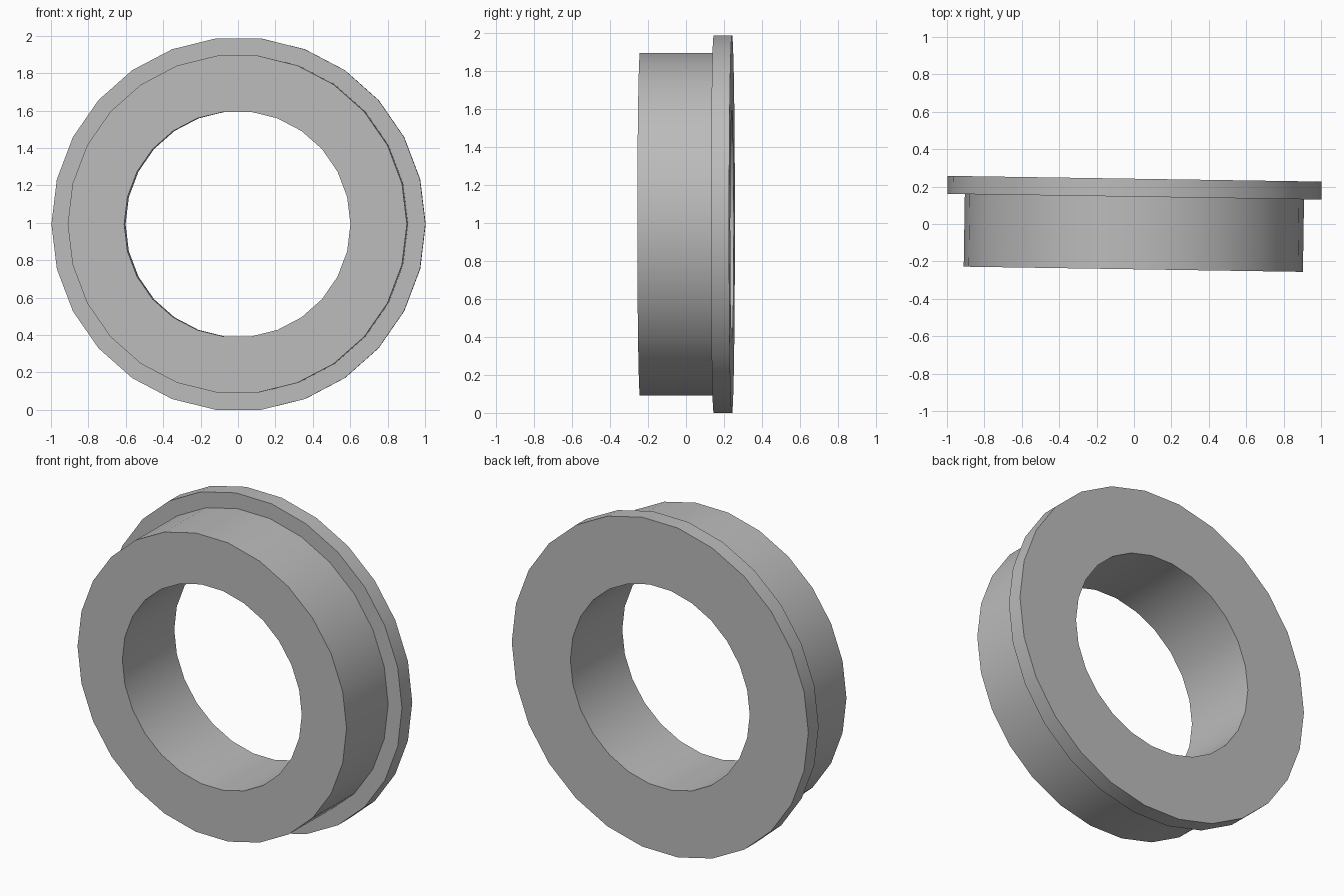
import bpy
import bmesh
from math import cos, sin, radians, tau
from mathutils import Vector

cube = bpy.data.objects.get("Cube")
if cube:
    bpy.data.objects.remove(cube, do_unlink=True)

SIDES = 26
BORE, BODY, FLANGE = 0.605, 0.907, 1.0
FRONT, STEP, BACK = -0.242, 0.146, 0.242

# One plain grey for the whole part
grey = bpy.data.materials.new("plain_grey")
grey.use_nodes = True
colour = (0.5, 0.5, 0.5, 1)
grey.diffuse_color = colour
grey.node_tree.nodes["Principled BSDF"].inputs["Base Color"].default_value = colour

# Closed cross-section (radius, y) of the flanged ring
profile = [(BORE, FRONT), (BODY, FRONT), (BODY, STEP),
           (FLANGE, STEP), (FLANGE, BACK), (BORE, BACK)]

# Sweep the cross-section around the y axis
bm = bmesh.new()
rings = [[bm.verts.new(Vector((r * cos(tau * i / SIDES), y, r * sin(tau * i / SIDES))))
          for r, y in profile] for i in range(SIDES)]
for i, ring in enumerate(rings):
    following = rings[(i + 1) % SIDES]
    for j in range(len(profile)):
        k = (j + 1) % len(profile)
        bm.faces.new((ring[j], ring[k], following[k], following[j]))
bmesh.ops.recalc_face_normals(bm, faces=bm.faces)

mesh = bpy.data.meshes.new("flanged_ring")
bm.to_mesh(mesh)
bm.free()
mesh.materials.append(grey)

# Stand the ring on the ground with its slight turn
ring_object = bpy.data.objects.new("flanged_ring", mesh)
bpy.context.collection.objects.link(ring_object)
ring_object.location.z = FLANGE * cos(tau / SIDES / 2)
ring_object.rotation_euler.z = radians(-0.88)

# Smooth walls, crisp rims
bpy.ops.object.select_all(action="DESELECT")
ring_object.select_set(True)
bpy.context.view_layer.objects.active = ring_object
bpy.ops.object.shade_smooth_by_angle(angle=radians(30))
